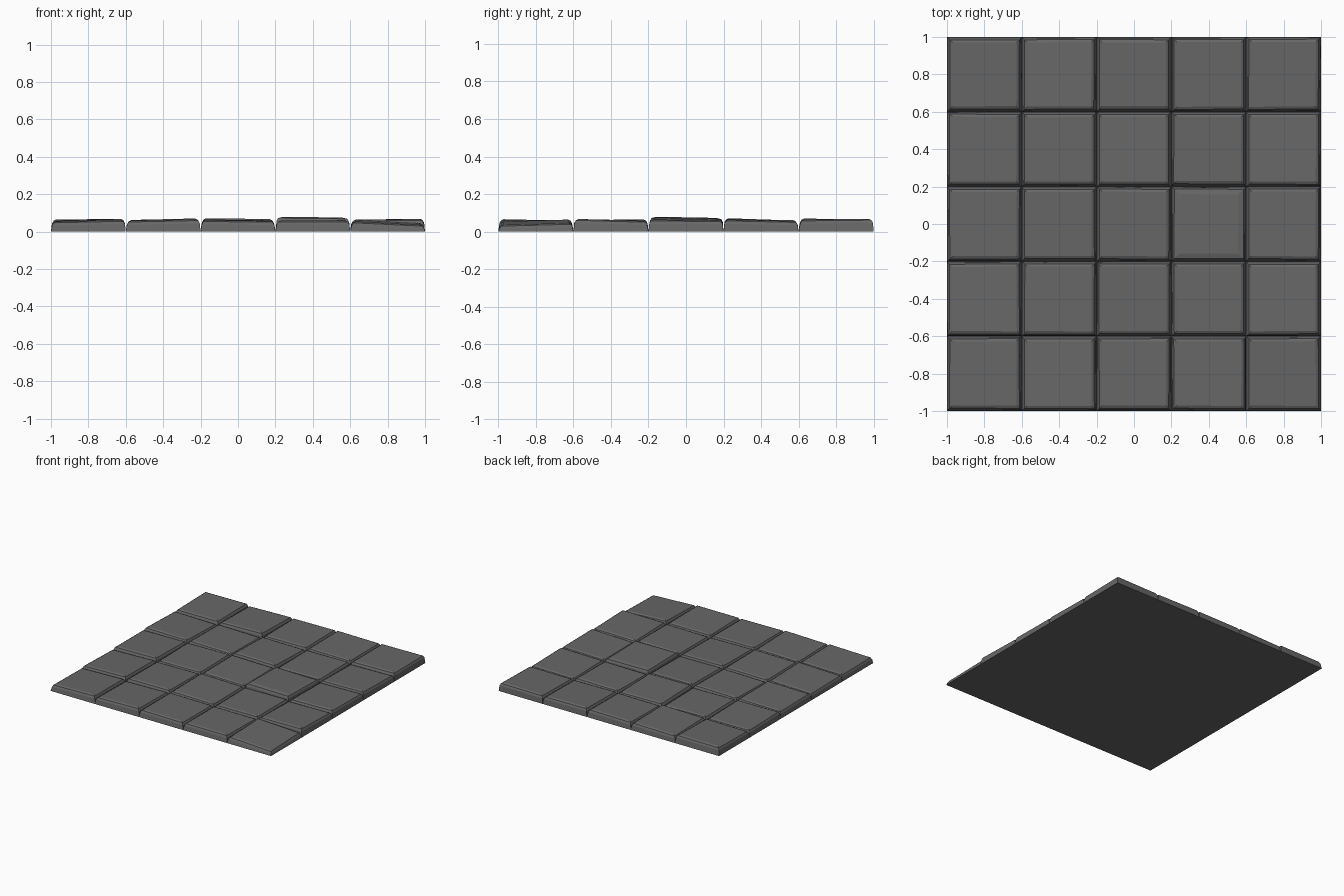
import bpy
import bmesh
import random
from mathutils import Vector

default_cube = bpy.data.objects.get("Cube")
if default_cube:
    bpy.data.objects.remove(default_cube, do_unlink=True)

random.seed(4)

stone = bpy.data.materials.new("dark grey stone")
stone.use_nodes = True
grey = (0.135, 0.135, 0.135, 1)
stone.diffuse_color = grey
shader = next(n for n in stone.node_tree.nodes if n.type == 'BSDF_PRINCIPLED')
shader.inputs["Base Color"].default_value = grey
shader.inputs["Roughness"].default_value = 0.9

PITCH = 0.4
MILLI = 0.001
CORNERS = [(-1, -1), (1, -1), (1, 1), (-1, 1)]

# Centre height, rise towards +x and rise towards +y of each tile, in thousandths
TILES = [
    [(56, 4, -2), (58, 4, -4), (59, -2, 0), (57, 0, -2), (50, -9, 5)],
    [(58, 5, -4), (59, 2, -2), (60, -3, 2), (58, 2, 1), (60, 2, -5)],
    [(61, 3, -2), (58, 3, 3), (60, -2, 2), (74, -2, -3), (58, 4, -2)],
    [(58, -2, -5), (56, -3, -3), (63, -2, -6), (58, 2, 2), (57, 3, -4)],
    [(63, 2, 3), (62, 4, -4), (60, 2, 2), (62, -2, 2), (64, 2, 2)],
]


def make_tile(name, cx, cy, height, rise_x, rise_y):
    """A slab with a tilted top and a two step rounded rim."""
    bm = bmesh.new()
    high = height > 70
    # Each ring: inset from the tile edge, drop below the tilted top
    rings = [(0, None), (0.004, 0.022), (0.012, 0.007), (0.04 if high else 0.026, 0)]
    jitter = [Vector((random.uniform(-4, 4), random.uniform(-4, 4))) * MILLI
              for _ in CORNERS]
    loops = []
    for inset, drop in rings:
        loop = []
        half = PITCH / 2 - inset
        for (sx, sy), shift in zip(CORNERS, jitter):
            x, y, z = cx + sx * half, cy + sy * half, 0
            if drop is not None:
                z = (height + sx * rise_x + sy * rise_y) * MILLI - drop
                # Rims wander a little inwards, never into the next tile
                x -= sx * abs(shift.x)
                y -= sy * abs(shift.y)
            loop.append(bm.verts.new((x, y, z)))
        loops.append(loop)
    for low, up in zip(loops, loops[1:]):
        for i in range(4):
            j = (i + 1) % 4
            bm.faces.new((low[i], low[j], up[j], up[i]))
    bm.faces.new(loops[-1])
    bm.faces.new(reversed(loops[0]))
    bmesh.ops.recalc_face_normals(bm, faces=bm.faces)
    mesh = bpy.data.meshes.new(name)
    bm.to_mesh(mesh)
    bm.free()
    mesh.materials.append(stone)
    tile = bpy.data.objects.new(name, mesh)
    bpy.context.collection.objects.link(tile)


# Five by five floor of uneven tiles
for row, line in enumerate(TILES):
    for column, (height, rise_x, rise_y) in enumerate(line):
        make_tile(f"floor_tile_row{row + 1}_column{column + 1}",
                  (column - 2) * PITCH, (row - 2) * PITCH,
                  height, rise_x, rise_y)
